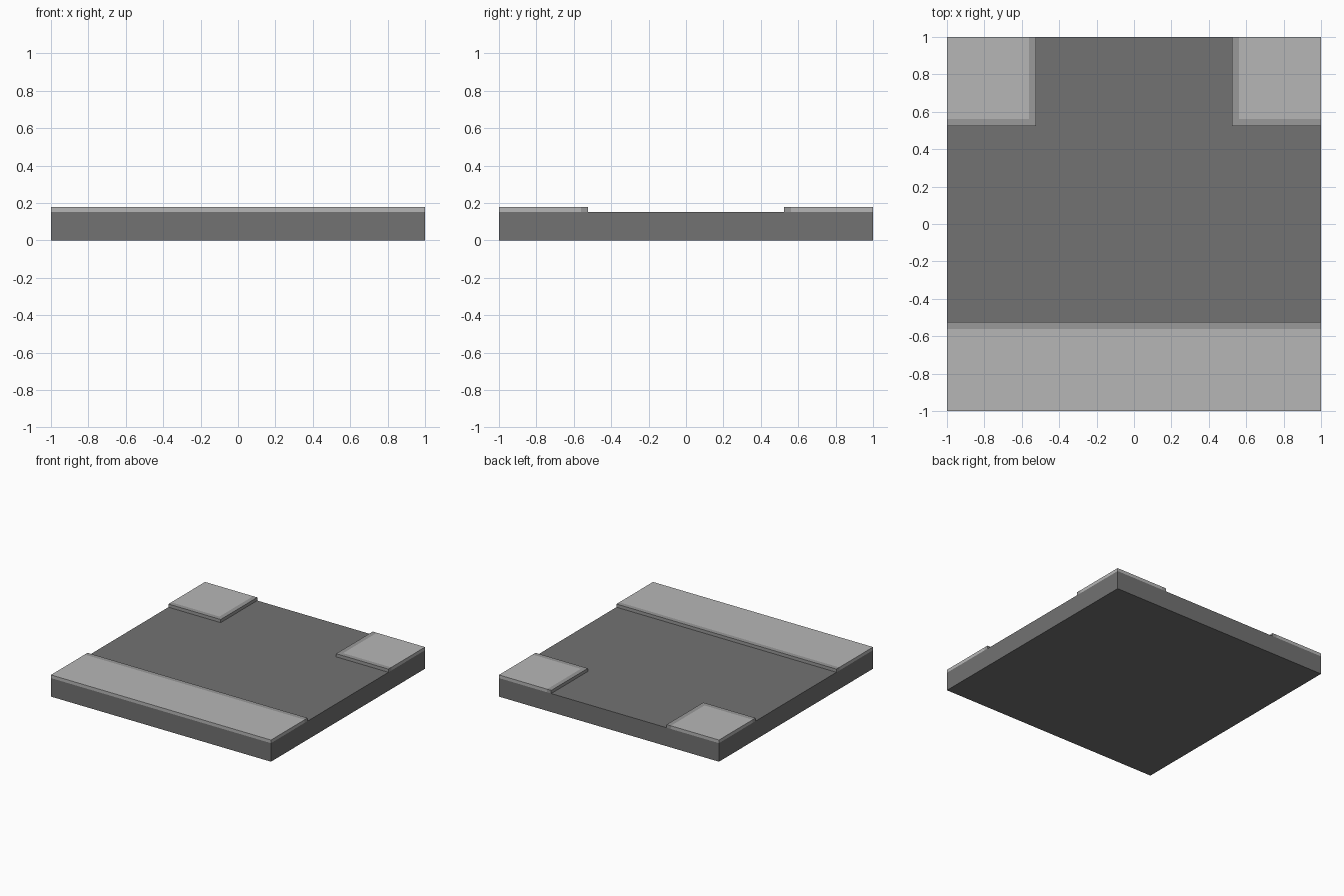
import bpy, bmesh

if "Cube" in bpy.data.objects:
    bpy.data.objects.remove(bpy.data.objects["Cube"])

ROAD_Z, TOP_Z = 0.152, 0.178      # road surface, pavement surface
OUT, INN = 0.525, 0.562           # outer and inner edge of the kerb


def material(name, v):
    m = bpy.data.materials.new(name)
    m.diffuse_color = (v, v, v, 1)
    m.use_nodes = True
    m.node_tree.nodes["Principled BSDF"].inputs["Base Color"].default_value = m.diffuse_color
    return m


asphalt = material("asphalt", 0.17)
kerb_grey = material("kerb_grey", 0.32)
slab_grey = material("slab_grey", 0.47)


def prism(name, outline, z0, z1, mat):
    """Extrude a counter-clockwise outline from z0 up to z1."""
    bm = bmesh.new()
    face = bm.faces.new([bm.verts.new((x, y, z0)) for x, y in outline])
    new = bmesh.ops.extrude_face_region(bm, geom=[face], use_keep_orig=True)["geom"]
    for v in new:
        if isinstance(v, bmesh.types.BMVert):
            v.co.z = z1
    bmesh.ops.recalc_face_normals(bm, faces=bm.faces)
    mesh = bpy.data.meshes.new(name)
    bm.to_mesh(mesh)
    bm.free()
    mesh.materials.append(mat)
    ob = bpy.data.objects.new(name, mesh)
    bpy.context.collection.objects.link(ob)
    return ob


def rect(x0, y0, x1, y1):
    return [(x0, y0), (x1, y0), (x1, y1), (x0, y1)]


# Road slab
prism("road_base", rect(-1, -1, 1, 1), 0, ROAD_Z, asphalt)

# Long pavement along the front, with its straight kerb
prism("front_pavement", rect(-1, -1, 1, -INN), ROAD_Z, TOP_Z, slab_grey)
prism("front_kerb", rect(-1, -INN, 1, -OUT), ROAD_Z, TOP_Z, kerb_grey)

# Two back corner pavements, each with an L-shaped kerb
for side, s in (("left", -1), ("right", 1)):
    prism(f"{side}_corner_pavement",
          [(s * x, y) for x, y in rect(INN, INN, 1, 1)], ROAD_Z, TOP_Z, slab_grey)
    kerb = [(OUT, OUT), (1, OUT), (1, INN), (INN, INN), (INN, 1), (OUT, 1)]
    prism(f"{side}_corner_kerb", [(s * x, y) for x, y in kerb], ROAD_Z, TOP_Z, kerb_grey)
